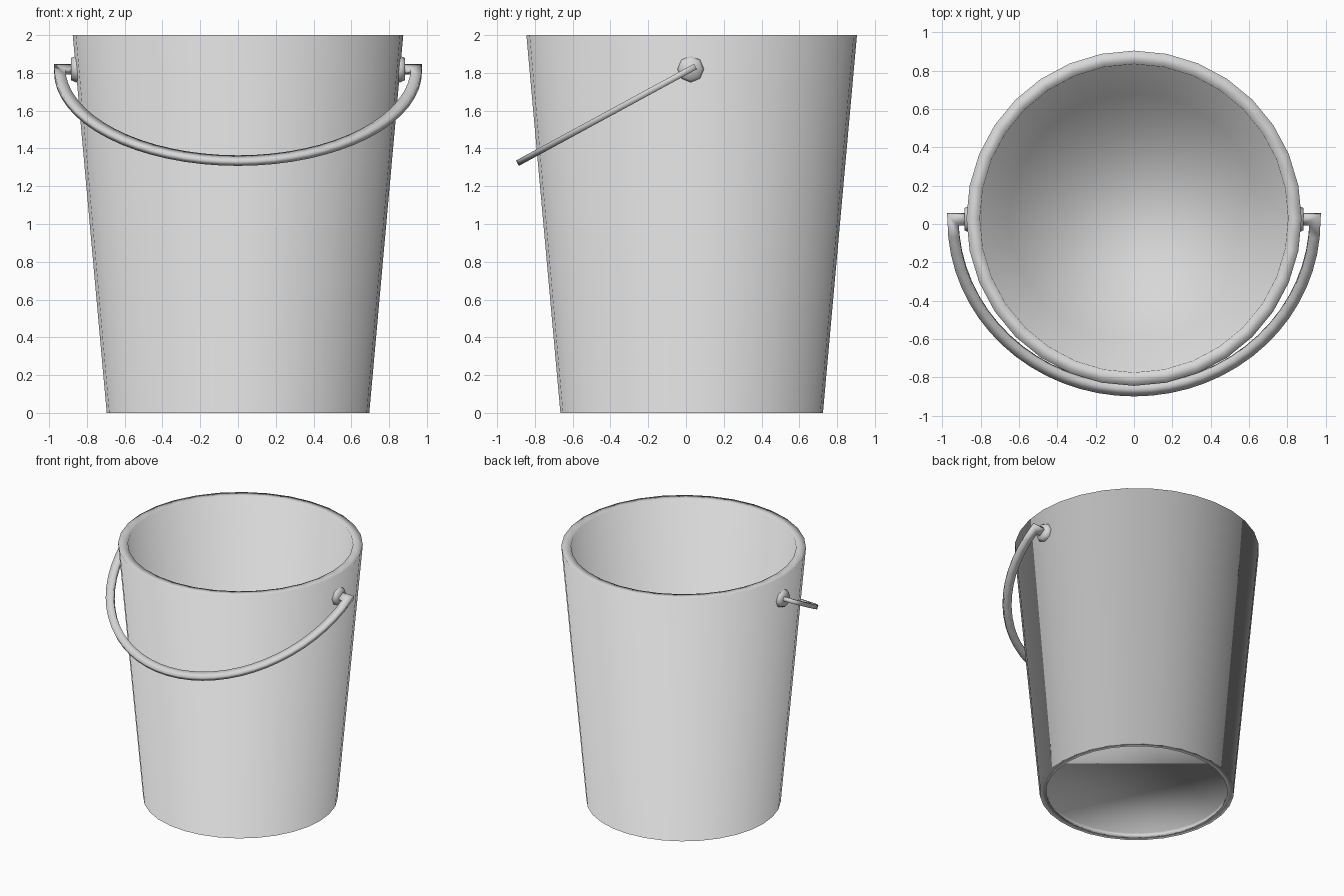
import bpy, bmesh, math
from mathutils import Vector, Matrix

cube = bpy.data.objects.get("Cube")
if cube:
    bpy.data.objects.remove(cube, do_unlink=True)

grey = bpy.data.materials.new("light grey")
grey.use_nodes = True
colour = (0.68, 0.68, 0.68, 1)
grey.diffuse_color = colour
grey.node_tree.nodes["Principled BSDF"].inputs["Base Color"].default_value = colour

PIVOT = Vector((0, 0.025, 1.82))


def finish(bm, name):
    """Turn a bmesh into a fully smooth shaded grey object."""
    mesh = bpy.data.meshes.new(name)
    bm.to_mesh(mesh)
    bm.free()
    mesh.shade_smooth()
    mesh.materials.append(grey)
    obj = bpy.data.objects.new(name, mesh)
    bpy.context.collection.objects.link(obj)
    return obj


def skin(rings):
    """Join rings of points with quads and close both ends."""
    bm = bmesh.new()
    loops = [[bm.verts.new(p) for p in ring] for ring in rings]
    for a, b in zip(loops, loops[1:]):
        for i in range(len(a)):
            j = (i + 1) % len(a)
            bm.faces.new((a[i], a[j], b[j], b[i]))
    bm.faces.new(loops[0])
    bm.faces.new(loops[-1])
    bmesh.ops.recalc_face_normals(bm, faces=bm.faces)
    return bm


def circle(radius, height, sides):
    turns = [math.tau * i / sides for i in range(sides)]
    return [Vector((radius * math.cos(t), radius * math.sin(t), height)) for t in turns]


# Bucket: underside recess, outer wall, rim, inner wall and floor
profile = [(0.648, 0.03), (0.648, 0), (0.695, 0), (0.875, 2), (0.805, 2), (0.65, 0.05)]
bm = skin([circle(r, z, 32) for r, z in profile])
# The foot ring faces up, so the wall shading stays even down to the ground
foot = [f for f in bm.faces if all(v.co.z < 0.001 for v in f.verts)]
bmesh.ops.reverse_faces(bm, faces=foot)
finish(bm, "bucket").location.y = 0.03

# Pivot bosses on both sides
for side, label in ((1, "left"), (-1, "right")):
    boss_profile = [(0.066, 0.82), (0.07, 0.86), (0.058, 0.885)]
    bm = skin([circle(r, x, 8) for r, x in boss_profile])
    bmesh.ops.transform(bm, verts=bm.verts,
                        matrix=Matrix.Rotation(side * math.pi / 2, 4, 'Y'))
    finish(bm, label + "_boss").location = PIVOT

# Handle: flat bar swept along a half ellipse with inward tabs, in a tilted plane
tilt = math.radians(28.5)
across = Vector((1, 0, 0))
down = Vector((0, -math.cos(tilt), -math.sin(tilt)))
normal = across.cross(down)
span, drop, steps = 0.945, 1.015, 32
path = [Vector((span * math.cos(t), drop * math.sin(t)))
        for t in (math.pi * i / steps for i in range(steps + 1))]
path = [Vector((0.86, 0))] + path + [Vector((-0.86, 0))]
section = [(u * 0.029, v * 0.016) for u, v in ((1, 1), (-1, 1), (-1, -1), (1, -1))]

rings = []
for i, p in enumerate(path):
    before = (p - path[i - 1]).normalized() if i else None
    after = (path[i + 1] - p).normalized() if i < len(path) - 1 else None
    before, after = before or after, after or before
    tangent = (before + after).normalized()
    mitre = 1 / tangent.dot(after)
    out = (across * tangent.y - down * tangent.x) * mitre
    rings.append([PIVOT + across * p.x + down * p.y + out * u + normal * v
                  for u, v in section])
finish(skin(rings), "handle")
